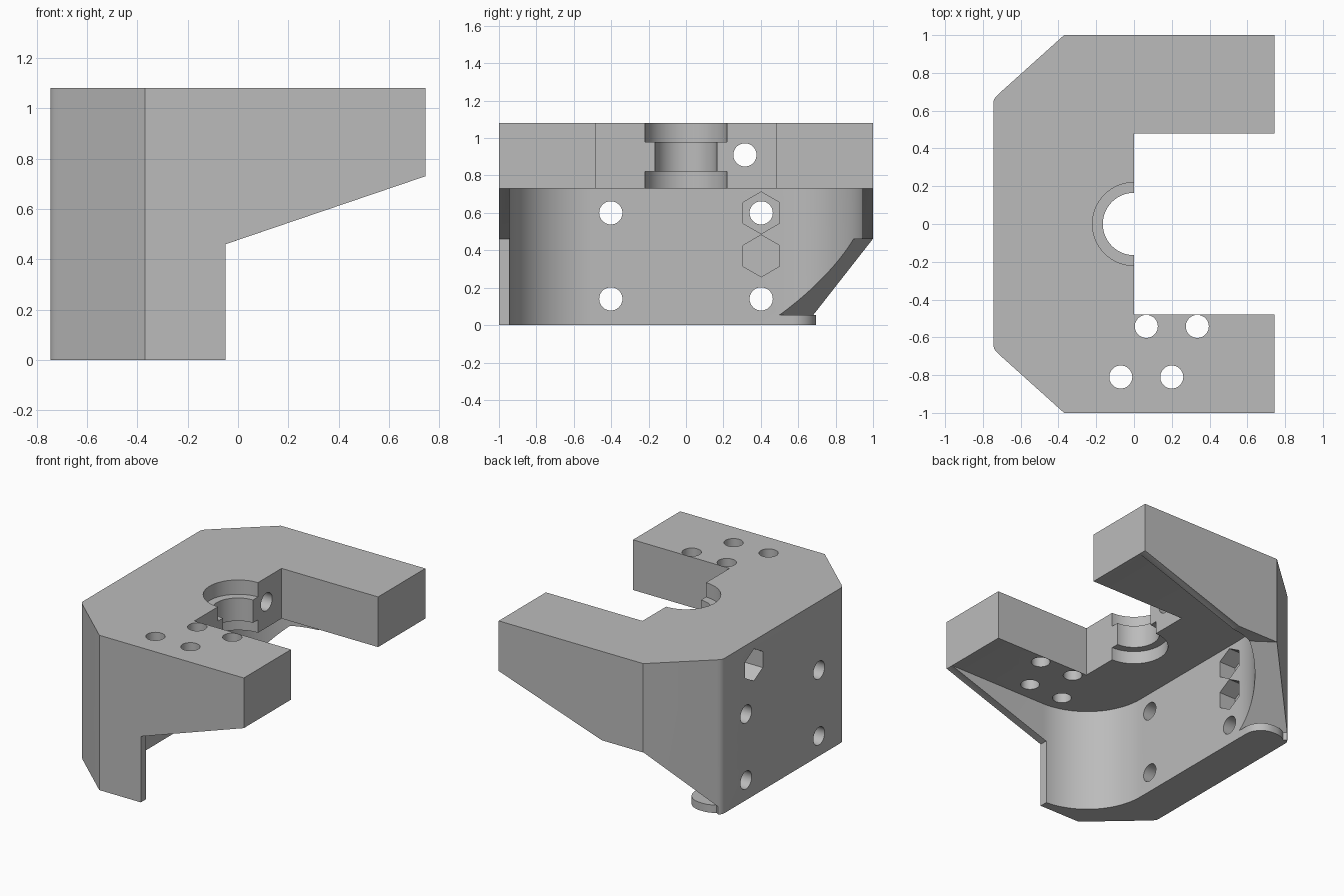
import bpy, bmesh
from math import sin, cos, pi, radians
from mathutils import Matrix, Vector

if "Cube" in bpy.data.objects:
    bpy.data.objects.remove(bpy.data.objects["Cube"])

grey = bpy.data.materials.new("plain grey")
grey.use_nodes = True
grey.diffuse_color = (0.5, 0.5, 0.5, 1)
grey.node_tree.nodes["Principled BSDF"].inputs["Base Color"].default_value = (0.5, 0.5, 0.5, 1)


def axes(px, py, pz):
    """Matrix that maps profile x, profile y and extrusion to the given directions."""
    return Matrix((px, py, pz)).transposed().to_4x4()


FLAT = Matrix.Identity(4)
ALONG_X = axes((0, 1, 0), (0, 0, 1), (1, 0, 0))
ALONG_Y = axes((1, 0, 0), (0, 0, 1), (0, 1, 0))


def prism(name, profile, lo, hi, matrix=FLAT):
    """Extrude a closed profile from lo to hi."""
    bm = bmesh.new()
    base = bm.faces.new([bm.verts.new((a, b, lo)) for a, b in profile])
    grown = bmesh.ops.extrude_face_region(bm, geom=[base])["geom"]
    top = [v for v in grown if isinstance(v, bmesh.types.BMVert)]
    bmesh.ops.translate(bm, verts=top, vec=(0, 0, hi - lo))
    bm.transform(matrix)
    bmesh.ops.recalc_face_normals(bm, faces=bm.faces)
    mesh = bpy.data.meshes.new(name)
    bm.to_mesh(mesh)
    bm.free()
    ob = bpy.data.objects.new(name, mesh)
    bpy.context.collection.objects.link(ob)
    mesh.materials.append(grey)
    return ob


def arc(cx, cy, r, start, end, n):
    return [(cx + r * cos(radians(start + (end - start) * i / n)),
             cy + r * sin(radians(start + (end - start) * i / n))) for i in range(n + 1)]


def ring(cx, cy, r, n=40, start=0):
    return arc(cx, cy, r, start, start + 360, n)[:-1]


def mirrored(half):
    """Close a half profile by mirroring it across y = 0."""
    return half + [(x, -y) for x, y in reversed(half)]


def combine(tool, operation="DIFFERENCE"):
    tool.hide_render = True
    mod = bracket.modifiers.new("combine", "BOOLEAN")
    mod.operation, mod.solver, mod.object = operation, "EXACT", tool
    bpy.context.view_layer.objects.active = bracket
    bpy.ops.object.modifier_apply(modifier=mod.name)
    bpy.data.objects.remove(tool)


# Main body: C-shaped plan with chamfered back corners
bracket = prism("mounting_bracket", mirrored([
    (0, 0.48), (0.745, 0.48), (0.745, 1), (-0.37, 1),
    (-0.715, 0.69), (-0.73, 0.675), (-0.741, 0.66), (-0.745, 0.64)]), 0, 1.08)

# Hollow underside, with large rounded inner corners
combine(prism("underside_cutter", mirrored(
    [(0.9, 0.945)] + arc(-0.02, 0.495, 0.45, 90, 180, 32)), -0.2, 0.73))

# Sloping lower edge of the side ribs
combine(prism("rib_cutter", [(-0.05, 0.46), (0.95, 0.8), (0.95, -0.2), (-0.05, -0.2)],
              -1.2, 1.2, ALONG_Y))

# Slanted trimming of the lower corners
for side in (1, -1):
    n = Vector((0.578, 0.816 * side, 0)).normalized()
    u = Vector((0.816, -0.578 * side, 0)).normalized()
    combine(prism("corner_cutter", [(0.137, -0.2), (0.137, 0.055), (0.6, 0.46),
                                    (2, 0.46), (2, -0.2)],
                  -2, 2, axes(n, (0, 0, 1), u)))

# Foot with rounded ends
r = 0.125
foot = arc(-0.47 - r, 0.695 - r, r, 0, 90, 10) + arc(-0.745 + r, 0.695 - r, r, 90, 180, 10)
combine(prism("foot", mirrored(foot), 0, 0.055), "UNION")

# Half-round bore with a recess above and below
for radius, lo, hi in ((0.165, 0.6, 1.2), (0.22, 0.98, 1.2), (0.22, 0.6, 0.82)):
    combine(prism("bore_cutter", ring(0, 0, radius, 64), lo, hi))

# Vertical holes in one arm
for x, y in ((0.065, -0.542), (0.335, -0.542), (-0.07, -0.81), (0.2, -0.81)):
    combine(prism("arm_hole_cutter", ring(x, y, 0.061), 0.6, 1.2))

for side in (1, -1):
    # Clamp holes with nut pockets on the back
    y = 0.315 * side
    combine(prism("clamp_hole_cutter", ring(y, 0.91, 0.062), -0.9, 0.2, ALONG_X))
    combine(prism("clamp_nut_cutter", ring(y, 0.91, 0.112, 6, 90), -0.9, -0.45, ALONG_X))
    # Back plate holes with nut pockets on the inside
    for z in (0.14, 0.37, 0.6):
        y = 0.402 * side
        combine(prism("plate_hole_cutter", ring(y, z, 0.062), -0.9, -0.3, ALONG_X))
        combine(prism("plate_nut_cutter", ring(y, z, 0.112, 6, 90), -0.6, -0.3, ALONG_X))

bpy.ops.object.select_all(action="DESELECT")
bracket.select_set(True)
bpy.context.view_layer.objects.active = bracket
bpy.ops.object.shade_smooth_by_angle(angle=radians(30))
